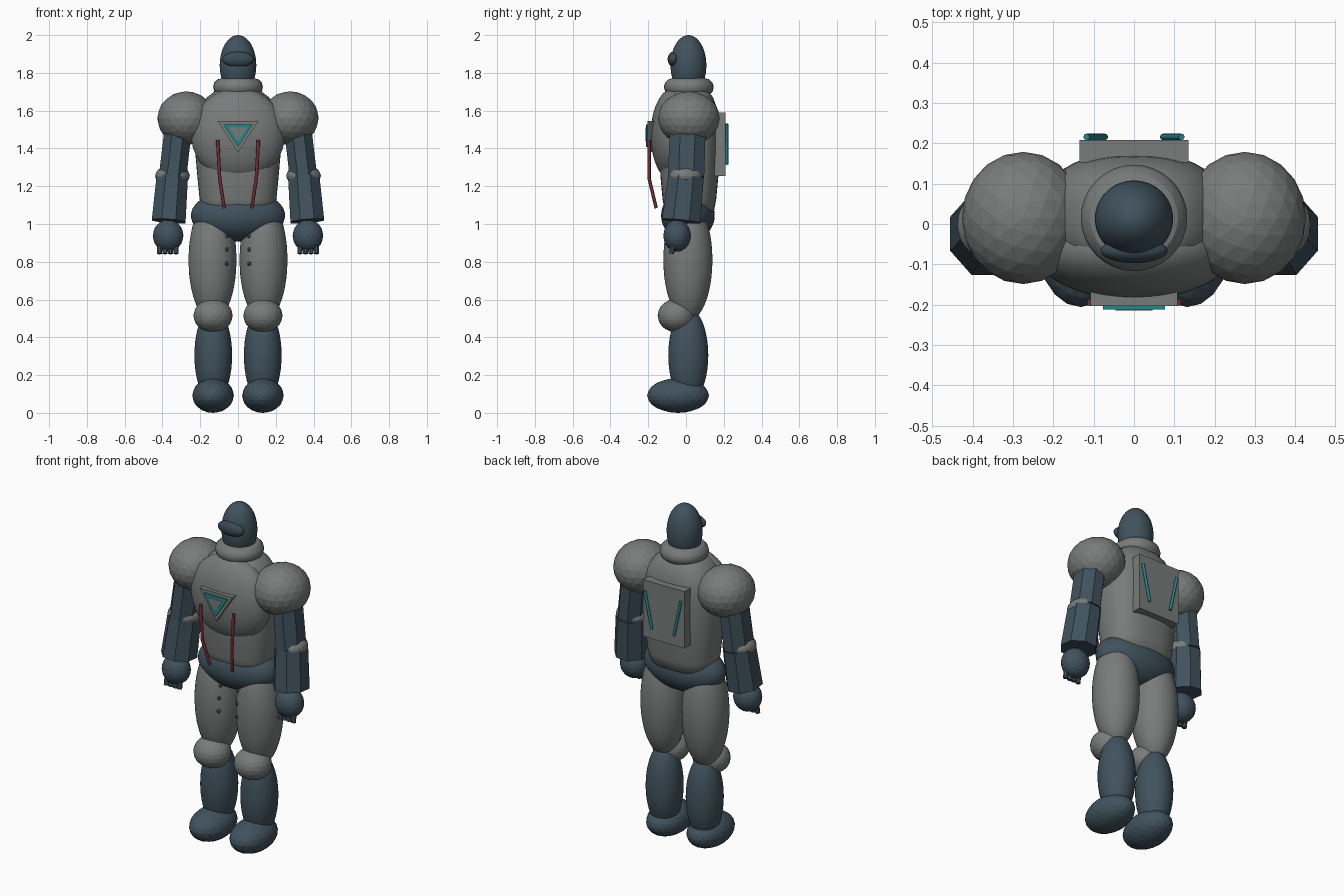
import bpy, bmesh, math
from mathutils import Vector, Matrix

if "Cube" in bpy.data.objects:
    bpy.data.objects.remove(bpy.data.objects["Cube"])


def material(name, r, g, b):
    m = bpy.data.materials.new(name)
    m.diffuse_color = (r, g, b, 1)
    m.use_nodes = True
    m.node_tree.nodes["Principled BSDF"].inputs["Base Color"].default_value = m.diffuse_color
    return m


GREY = material("armour grey", 0.19, 0.20, 0.198)
DARK = material("slate blue", 0.052, 0.084, 0.11)
VISOR = material("visor slate", 0.042, 0.068, 0.09)
TEAL = material("teal light", 0.02, 0.24, 0.26)
RED = material("hose red", 0.19, 0.03, 0.036)


def finish(name, bm, mat, smooth=False):
    bmesh.ops.recalc_face_normals(bm, faces=bm.faces)
    me = bpy.data.meshes.new(name)
    bm.to_mesh(me)
    bm.free()
    me.materials.append(mat)
    for p in me.polygons:
        p.use_smooth = smooth
    ob = bpy.data.objects.new(name, me)
    bpy.context.collection.objects.link(ob)
    return ob


def ball(name, c, r, mat, sub=4):
    bm = bmesh.new()
    bmesh.ops.create_icosphere(bm, subdivisions=sub, radius=1)
    bmesh.ops.transform(bm, matrix=Matrix.Translation(c) @ Matrix.Diagonal((*r, 1)), verts=bm.verts)
    return finish(name, bm, mat, sub >= 4)


def rod(name, a, b, r1, r2, mat, sides=8, squash=1.0):
    """Tapered prism from a to b; squash narrows it in x."""
    a, b = Vector(a), Vector(b)
    bm = bmesh.new()
    rings = []
    for c, r in ((a, r1), (b, r2)):
        q = Vector((0, 0, 1)).rotation_difference(b - a)
        if (b - a).z < 0:
            q = Vector((0, 0, -1)).rotation_difference(b - a)
        ring = []
        for i in range(sides):
            t = 2 * math.pi * (i + 0.5) / sides
            ring.append(bm.verts.new(c + q @ Vector((r * squash * math.cos(t), r * math.sin(t), 0))))
        rings.append(ring)
    for i in range(sides):
        j = (i + 1) % sides
        bm.faces.new((rings[0][i], rings[0][j], rings[1][j], rings[1][i]))
    bm.faces.new(rings[0])
    bm.faces.new(rings[1])
    return finish(name, bm, mat)


def triangle(name, half, top, bottom, y0, y1, mat):
    """Downward pointing triangular plate."""
    bm = bmesh.new()
    f = bm.faces.new([bm.verts.new(p) for p in ((-half, y0, top), (half, y0, top), (0, y0, bottom))])
    ext = bmesh.ops.extrude_face_region(bm, geom=[f])["geom"]
    bmesh.ops.translate(bm, vec=(0, y1 - y0, 0), verts=[v for v in ext if isinstance(v, bmesh.types.BMVert)])
    return finish(name, bm, mat)


def hose(name, pts, r, mat):
    cu = bpy.data.curves.new(name, "CURVE")
    cu.dimensions = "3D"
    cu.bevel_depth = r
    cu.bevel_resolution = 2
    cu.use_fill_caps = True
    sp = cu.splines.new("POLY")
    sp.points.add(len(pts) - 1)
    for p, co in zip(sp.points, pts):
        p.co = (*co, 1)
    cu.materials.append(mat)
    ob = bpy.data.objects.new(name, cu)
    bpy.context.collection.objects.link(ob)


# Torso: boxy elliptical rings stacked along z
bm = bmesh.new()
N, rings = 40, []
for z, rx, ry in ((1.04, .18, .125), (1.13, .203, .142), (1.25, .215, .153), (1.4, .228, .158),
                  (1.53, .225, .157), (1.61, .205, .148), (1.67, .165, .125), (1.705, .12, .1), (1.72, .05, .05)):
    ring = []
    for i in range(N):
        t = 2 * math.pi * i / N
        c, s = math.cos(t), math.sin(t)
        ring.append(bm.verts.new((rx * math.copysign(abs(c) ** 0.8, c),
                                  0.018 + ry * math.copysign(abs(s) ** 0.8, s), z)))
    rings.append(ring)
for lo, hi in zip(rings, rings[1:]):
    for i in range(N):
        j = (i + 1) % N
        bm.faces.new((lo[i], lo[j], hi[j], hi[i]))
bm.faces.new(rings[0])
bm.faces.new(rings[-1])
finish("torso", bm, GREY, True)

# Chest, pelvis
ball("chest_plate", (0, -0.065, 1.472), (0.248, 0.122, 0.248), GREY)
ball("pelvis", (0, 0.01, 1.045), (0.25, 0.142, 0.137), DARK)

# Head, visor, collar
ball("head", (0, 0.013, 1.84), (0.097, 0.095, 0.16), DARK)
ball("visor", (0, -0.066, 1.872), (0.083, 0.031, 0.041), VISOR)
bpy.ops.mesh.primitive_torus_add(major_radius=0.085, minor_radius=0.047, major_segments=32,
                                 minor_segments=12, location=(0, 0.015, 1.725))
collar = bpy.context.object
collar.name = "collar"
collar.data.materials.append(GREY)
bpy.ops.object.shade_smooth_by_angle()

# Chest emblem: stacked plates
triangle("emblem_plate", 0.108, 1.545, 1.38, -0.16, -0.204, GREY)
triangle("emblem_light", 0.077, 1.527, 1.408, -0.204, -0.212, TEAL)
triangle("emblem_centre", 0.046, 1.51, 1.438, -0.212, -0.214, GREY)

# Back pack
bm = bmesh.new()
bmesh.ops.create_cube(bm, size=1)
bmesh.ops.transform(bm, matrix=Matrix.Translation((0, 0.18, 1.422)) @ Matrix.Diagonal((0.27, 0.056, 0.335, 1)),
                    verts=bm.verts)
finish("back_pack", bm, GREY)

for side, s in (("left", 1), ("right", -1)):
    def P(x, y, z):
        return (s * x, y, z)

    # Back lights and front hoses
    hose(side + "_back_light", [P(.118, .216, 1.53), P(.072, .216, 1.315)], 0.008, TEAL)
    hose(side + "_hose", [P(.108, -.195, 1.445), P(.097, -.195, 1.24), P(.073, -.158, 1.085)], 0.009, RED)

    # Arm
    ball(side + "_shoulder", P(.275, .015, 1.56), (.152, .164, .142), GREY, 3)
    rod(side + "_upper_arm", P(.315, .01, 1.52), P(.346, 0, 1.25), .102, .104, DARK, 8, .76)
    ball(side + "_elbow", P(.347, -.002, 1.255), (.092, .092, .058), GREY, 3)
    rod(side + "_forearm", P(.348, 0, 1.25), P(.367, -.025, 1.015), .102, .11, DARK, 8, .88)
    ball(side + "_hand", P(.37, -.047, .938), (.081, .073, .085), DARK, 3)
    for i in range(4):
        x = .328 + .029 * i
        rod(f"{side}_finger_{i + 1}", P(x, -.065, .91), P(x, -.077, .842), .014, .014, DARK, 8)

    # Leg
    ball(side + "_thigh", P(.135, .01, .81), (.127, .13, .325), GREY)
    ball(side + "_knee", P(.132, -.05, .515), (.104, .1, .089), GREY, 3)
    ball(side + "_shin", P(.131, .012, .305), (.1, .106, .25), DARK)
    ball(side + "_foot", P(.132, -.042, .092), (.11, .164, .092), DARK, 3)

    # Thigh rivets
    for i, (y, z) in enumerate(((-.078, .935), (-.09, .865), (-.095, .79))):
        ball(f"{side}_rivet_{i + 1}", P(.06, y, z), (.011, .011, .011), DARK, 2)
